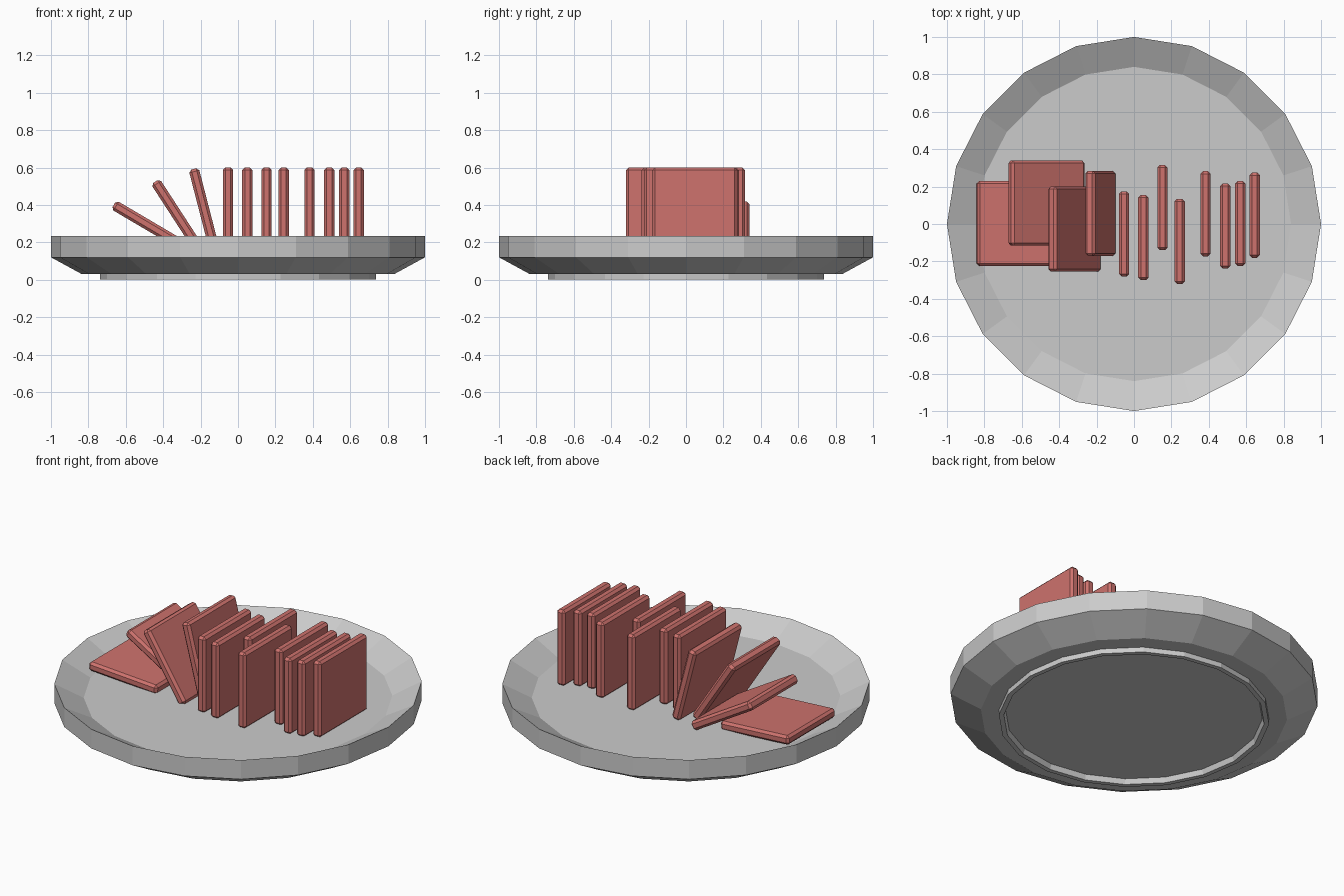
import bpy, bmesh
from math import cos, sin, pi, radians

if "Cube" in bpy.data.objects:
    bpy.data.objects.remove(bpy.data.objects["Cube"])

SIDES = 20


def add_object(name, bm):
    mesh = bpy.data.meshes.new(name)
    bmesh.ops.recalc_face_normals(bm, faces=bm.faces[:])
    bm.to_mesh(mesh)
    bm.free()
    obj = bpy.data.objects.new(name, mesh)
    bpy.context.collection.objects.link(obj)
    return obj


def lathe(name, profile):
    """Revolve (radius, z) points about z and cap both ends."""
    bm = bmesh.new()
    rings = [[bm.verts.new((r * cos(2 * pi * i / SIDES), r * sin(2 * pi * i / SIDES), z))
              for i in range(SIDES)] for r, z in profile]
    for a, b in zip(rings, rings[1:]):
        for i in range(SIDES):
            j = (i + 1) % SIDES
            bm.faces.new((a[i], a[j], b[j], b[i]))
    bm.faces.new(rings[0])
    bm.faces.new(rings[-1])
    return add_object(name, bm)


# Plate: recessed base, foot ring, sloped underside, rim, inner slope, floor
lathe("plate", [(0.70, 0.03), (0.71, 0.0), (0.737, 0.0), (0.737, 0.03),
                (0.835, 0.03), (1.0, 0.12), (1.0, 0.235), (0.84, 0.15)])

red = bpy.data.materials.new("slice_red")
red.diffuse_color = (0.62, 0.17, 0.155, 1)
red.use_nodes = True
red.node_tree.nodes["Principled BSDF"].inputs["Base Color"].default_value = red.diffuse_color


def slice_piece(name, x, y, z, lean=0):
    """Thin chamfered square slab, leaning towards -x by the given degrees."""
    bm = bmesh.new()
    bmesh.ops.create_cube(bm, size=1)
    bmesh.ops.scale(bm, vec=(0.055, 0.455, 0.455), verts=bm.verts[:])
    bmesh.ops.bevel(bm, geom=bm.edges[:], offset=0.014, segments=1, affect='EDGES')
    obj = add_object(name, bm)
    obj.location = (x, y, z)
    obj.rotation_euler.y = -radians(lean)
    obj.data.materials.append(red)


# Upright slices
upright = [(-0.053, -0.053), (0.05, -0.073), (0.152, 0.088), (0.244, -0.093),
           (0.382, 0.055), (0.488, -0.01), (0.568, 0.003), (0.645, 0.047)]
for n, (x, y) in enumerate(upright, 1):
    slice_piece(f"upright_slice_{n}", x, y, 0.373)

# Toppled slices, ending with one lying almost flat
toppled = [(-0.18, 0.057, 0.372, 14.5), (-0.318, -0.027, 0.334, 33),
           (-0.468, 0.112, 0.285, 59.5), (-0.613, 0.003, 0.18, 86.5)]
for n, (x, y, z, lean) in enumerate(toppled, 1):
    slice_piece(f"toppled_slice_{n}", x, y, z, lean)
